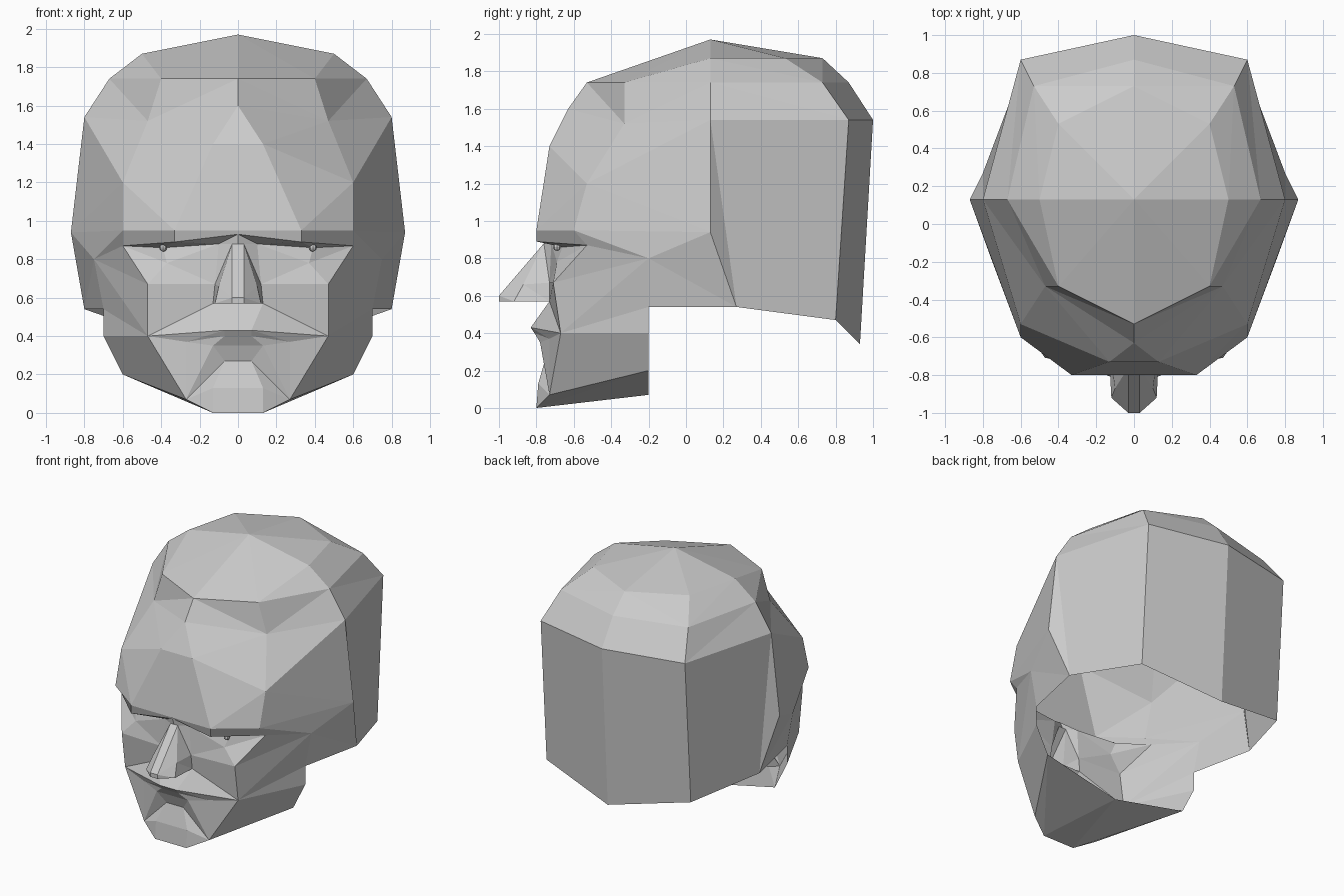
import bpy
import bmesh

if "Cube" in bpy.data.objects:
    bpy.data.objects.remove(bpy.data.objects["Cube"], do_unlink=True)

clay = bpy.data.materials.new("clay_grey")
clay.use_nodes = True
GREY = (0.6, 0.6, 0.6, 1)
clay.diffuse_color = GREY
clay.node_tree.nodes["Principled BSDF"].inputs["Base Color"].default_value = GREY

# Landmarks of the left half, shared by neighbouring parts
marks = {}


def add_part(name, facets):
    """Build flat facets from landmark names and mirror them across x."""
    bm = bmesh.new()
    used = {}
    for facet in facets:
        corners = facet.split()
        for key in corners:
            if key not in used:
                used[key] = bm.verts.new(marks[key])
        bm.faces.new([used[key] for key in corners])
    bmesh.ops.recalc_face_normals(bm, faces=bm.faces)
    # facets should look away from the middle of the head
    score = sum(f.normal.x * f.calc_center_median().x
                + f.normal.y * f.calc_center_median().y
                + f.normal.z * (f.calc_center_median().z - 0.9) for f in bm.faces)
    if score < 0:
        bmesh.ops.reverse_faces(bm, faces=bm.faces)
    mesh = bpy.data.meshes.new(name)
    bm.to_mesh(mesh)
    bm.free()
    mesh.materials.append(clay)
    obj = bpy.data.objects.new(name, mesh)
    bpy.context.collection.objects.link(obj)
    mirror = obj.modifiers.new("mirror", "MIRROR")
    mirror.use_clip = True
    return obj


# Skull: crown, rings down the back, and the side
marks.update(
    crown=(0, .13, 1.97), top_side=(.5, .13, 1.87),
    top_rear=(.4, .53, 1.87), top_back=(0, .73, 1.87),
    upper_side=(.67, .13, 1.74), upper_rear=(.53, .73, 1.74), upper_back=(0, .87, 1.74),
    wide_side=(.8, .13, 1.54), wide_rear=(.6, .87, 1.54), wide_back=(0, 1, 1.54),
    ear=(.87, .13, .94), ear_low=(.8, .27, .54),
    nape_side=(.6, .8, .47), nape=(0, .93, .34),
)
add_part("skull_back", [
    "crown top_side top_rear", "crown top_rear top_back",
    "top_side upper_side upper_rear", "top_side upper_rear top_rear",
    "top_rear upper_rear top_back", "top_back upper_rear upper_back",
    "upper_side wide_side wide_rear", "upper_side wide_rear upper_rear",
    "upper_rear wide_rear wide_back upper_back",
    "wide_side ear ear_low", "wide_side ear_low nape_side wide_rear",
    "wide_rear nape_side nape wide_back",
])

# Forehead and temple
marks.update(
    hair_mid=(0, -.53, 1.74), hair_side=(.4, -.33, 1.74), hair_low=(.47, -.33, 1.52),
    peak=(0, -.63, 1.6), brow_high=(.13, -.73, 1.4), brow_high_mid=(0, -.73, 1.4),
    temple=(.6, -.53, 1.2), brow=(.33, -.8, .95), brow_mid=(0, -.8, .95),
    brow_out=(.6, -.6, .95), socket_out=(.6, -.53, .87), cheekbone=(.75, -.2, .8),
    jaw_top=(.7, -.2, .54),
)
add_part("forehead", [
    "crown hair_mid hair_side", "crown hair_side top_side",
    "top_side hair_side upper_side", "upper_side hair_side hair_low",
    "upper_side hair_low wide_side", "wide_side hair_low temple",
    "hair_mid peak hair_low", "hair_mid hair_low hair_side",
    "peak brow_high hair_low", "brow_high temple hair_low",
    "peak brow_high_mid brow_high", "brow_high_mid brow_mid brow brow_high",
    "brow_high brow temple", "brow brow_out temple",
    "wide_side temple ear", "temple brow_out ear", "brow_out cheekbone ear",
    "brow_out socket_out cheekbone", "ear cheekbone ear_low",
    "cheekbone jaw_top ear_low",
])

# Brow ridge and its underside
marks.update(
    ridge=(.33, -.8, .89), ridge_mid=(0, -.78, .93),
    eye_top=(.39, -.66, .86), eye_in=(.1, -.72, .88),
    bridge=(.03, -.76, .88), bridge_mid=(0, -.76, .88),
)
add_part("brow_ridge", [
    "brow_mid ridge_mid ridge brow", "brow ridge socket_out brow_out",
    "ridge eye_top socket_out", "ridge eye_in eye_top",
    "ridge_mid eye_in ridge", "ridge_mid bridge_mid bridge eye_in",
])

# Cheeks
marks.update(
    lid=(.37, -.69, .78), cheek=(.47, -.71, .67), cheek_in=(.12, -.73, .67),
    nostril=(.13, -.73, .57), jaw_front=(.47, -.67, .4), jaw_back=(.7, -.2, .4),
)
add_part("cheeks", [
    "eye_in lid eye_top", "eye_top lid socket_out", "socket_out lid cheek",
    "lid cheek_in cheek", "eye_in cheek_in lid",
    "cheek cheek_in nostril jaw_front", "socket_out cheek cheekbone",
    "cheekbone cheek jaw_front", "cheekbone jaw_front jaw_top",
    "jaw_top jaw_front jaw_back",
])

# Nose
marks.update(
    tip=(.03, -1, .6), tip_mid=(0, -1, .6), tip_low=(.03, -1, .57),
    tip_low_mid=(0, -1, .57), wing=(.1, -.87, .66), wing_low=(.12, -.92, .57),
    septum=(0, -.73, .57),
)
add_part("nose", [
    "bridge_mid bridge tip tip_mid", "bridge wing tip", "bridge eye_in cheek_in",
    "bridge cheek_in wing", "wing cheek_in nostril", "wing nostril wing_low",
    "wing wing_low tip", "tip wing_low tip_low", "tip_mid tip tip_low tip_low_mid",
    "tip_low_mid tip_low wing_low nostril septum",
])

# Mouth and chin
marks.update(
    lip=(.07, -.83, .43), lip_mid=(0, -.83, .43), mouth_corner=(.27, -.73, .37),
    lip_low=(.07, -.81, .4), lip_low_mid=(0, -.81, .4),
    pout=(.13, -.78, .35), pout_mid=(0, -.78, .35),
    dent=(.07, -.75, .27), dent_mid=(0, -.75, .27),
    ball=(.13, -.79, .13), ball_mid=(0, -.79, .13),
    chin=(.13, -.8, 0), chin_mid=(0, -.8, 0), chin_side=(.27, -.73, .07),
)
add_part("mouth", [
    "septum lip_mid lip nostril", "nostril lip jaw_front", "lip mouth_corner jaw_front",
    "lip_mid lip_low_mid lip_low lip", "lip lip_low mouth_corner",
    "lip_low_mid pout_mid pout lip_low", "lip_low pout mouth_corner",
    "pout_mid dent_mid dent pout", "pout dent chin_side", "pout chin_side mouth_corner",
    "mouth_corner chin_side jaw_front", "dent_mid ball_mid ball dent",
    "dent ball chin_side", "ball_mid chin_mid chin ball", "ball chin chin_side",
])

# Jaw sides and underside
marks.update(jaw_corner=(.6, -.2, .2), throat=(0, -.2, .07))
add_part("jaw", [
    "jaw_front chin_side jaw_corner jaw_back", "chin_side chin jaw_corner",
    "chin chin_mid throat", "chin throat jaw_corner",
])

# Small eyes tucked under the brow
for side, x in (("left", .39), ("right", -.39)):
    bpy.ops.mesh.primitive_uv_sphere_add(segments=8, ring_count=6, radius=.02,
                                         location=(x, -.69, .86))
    eye = bpy.context.object
    eye.name = side + "_eye"
    eye.data.materials.append(clay)
